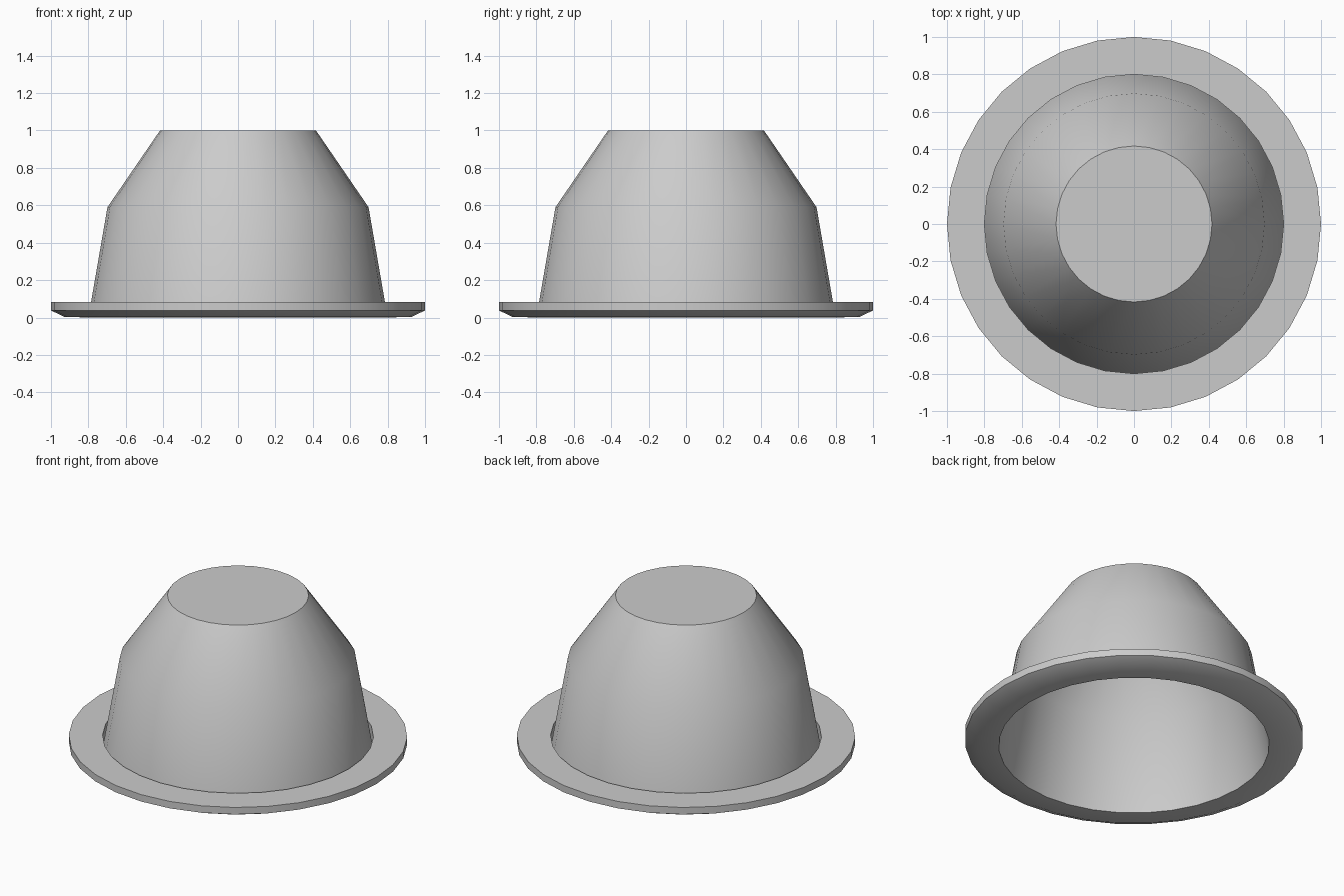
import bpy, bmesh, math

if "Cube" in bpy.data.objects:
    bpy.data.objects.remove(bpy.data.objects["Cube"])

SIDES = 32

grey = bpy.data.materials.new("light_grey")
grey.diffuse_color = (0.6, 0.6, 0.6, 1)
grey.use_nodes = True
grey.node_tree.nodes["Principled BSDF"].inputs["Base Color"].default_value = grey.diffuse_color


def lathe(name, profile, closed=False, cap_end=False):
    """Revolve (radius, height) points around z, profile running so faces point outward."""
    bm = bmesh.new()
    rings = []
    for r, z in profile:
        rings.append([bm.verts.new((r * math.cos(2 * math.pi * i / SIDES),
                                    r * math.sin(2 * math.pi * i / SIDES), z))
                      for i in range(SIDES)])
    pairs = list(zip(rings, rings[1:]))
    if closed:
        pairs.append((rings[-1], rings[0]))
    for a, b in pairs:
        for i in range(SIDES):
            j = (i + 1) % SIDES
            bm.faces.new((a[i], a[j], b[j], b[i]))
    if cap_end:
        bm.faces.new(rings[-1])
    mesh = bpy.data.meshes.new(name)
    bm.to_mesh(mesh)
    bm.free()
    mesh.materials.append(grey)
    obj = bpy.data.objects.new(name, mesh)
    bpy.context.collection.objects.link(obj)
    bpy.ops.object.select_all(action='DESELECT')
    obj.select_set(True)
    bpy.context.view_layer.objects.active = obj
    bpy.ops.object.shade_smooth_by_angle(angle=math.radians(30))
    return obj


# Hollow crown: steep wall, tapered shoulder, flat top, open underneath
lathe("crown", [(0.80, 0.0), (0.698, 0.59), (0.417, 1.0)], cap_end=True)

# Flat ring brim with a bevelled underside
lathe("brim", [(0.80, 0.0), (0.93, 0.004), (1.0, 0.038), (1.0, 0.083), (0.80, 0.083)],
      closed=True)
